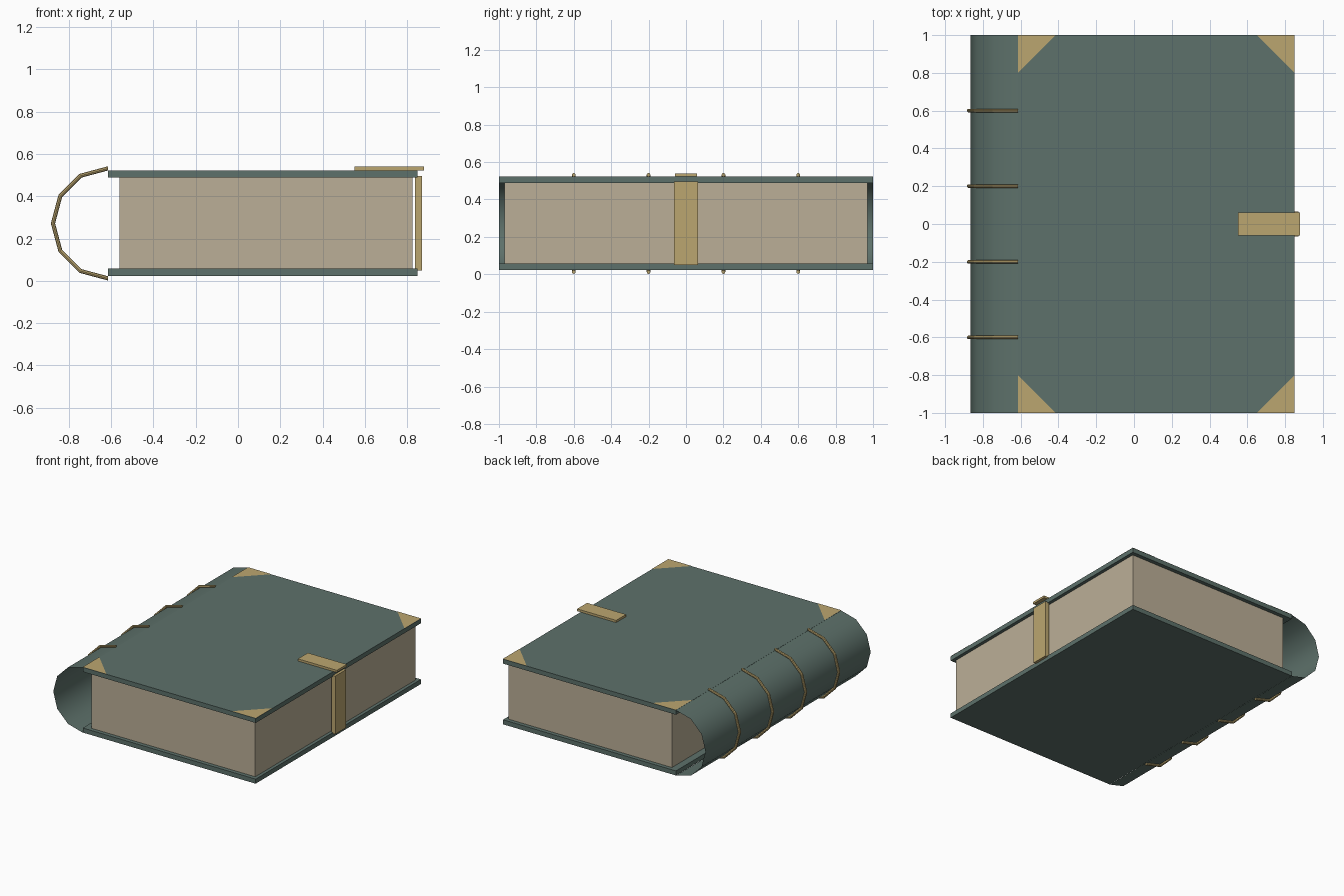
import bpy, bmesh, math

if "Cube" in bpy.data.objects:
    bpy.data.objects.remove(bpy.data.objects["Cube"])


def material(name, rgb):
    m = bpy.data.materials.new(name)
    m.diffuse_color = (*rgb, 1)
    m.use_nodes = True
    m.node_tree.nodes["Principled BSDF"].inputs["Base Color"].default_value = m.diffuse_color
    return m


GREEN = material("green_leather", (0.11, 0.165, 0.145))
BRASS = material("brass", (0.50, 0.38, 0.16))
PAPER = material("paper", (0.50, 0.43, 0.31))


def add_object(name, bm, mat):
    bmesh.ops.recalc_face_normals(bm, faces=bm.faces)
    me = bpy.data.meshes.new(name)
    bm.to_mesh(me)
    bm.free()
    ob = bpy.data.objects.new(name, me)
    bpy.context.collection.objects.link(ob)
    me.materials.append(mat)
    return ob


def box(name, x, y, z, mat):
    bm = bmesh.new()
    bmesh.ops.create_cube(bm, size=1)
    for v in bm.verts:
        v.co = [(lo + hi) / 2 + c * (hi - lo) for c, (lo, hi) in zip(v.co, (x, y, z))]
    return add_object(name, bm, mat)


def arc(radius, steps=6):
    # half circle in xz bulging to -x
    angles = [math.pi / 2 + math.pi * i / steps for i in range(steps + 1)]
    return [(-0.615 + radius * math.cos(a), 0.272 + radius * math.sin(a)) for a in angles]


# covers and page block
box("bottom_cover", (-0.615, 0.85), (-1, 1), (0.023, 0.058), GREEN)
box("top_cover", (-0.615, 0.85), (-1, 1), (0.488, 0.523), GREEN)
box("pages", (-0.56, 0.825), (-0.97, 0.97), (0.058, 0.488), PAPER)

# curved spine: a thin open sheet
bm = bmesh.new()
rows = [[bm.verts.new((x, y, z)) for y in (-1, 1)] for x, z in arc(0.25)]
for a, b in zip(rows, rows[1:]):
    bm.faces.new((a[0], a[1], b[1], b[0]))
spine = add_object("spine", bm, GREEN)
for p in spine.data.polygons:
    p.use_smooth = True
if spine.data.polygons[3].normal.x > 0:
    spine.data.flip_normals()

# raised bands around the spine
for i, y in enumerate((-0.6, -0.2, 0.2, 0.6)):
    bm = bmesh.new()
    sides = 8
    rings = []
    inner, outer = arc(0.25), arc(0.27)
    for (xi, zi), (xo, zo) in zip(inner, outer):
        ring = []
        for k in range(sides):
            t = 2 * math.pi * k / sides
            f = 0.5 + 0.5 * math.cos(t)
            ring.append(bm.verts.new((xi + (xo - xi) * f, y + 0.01 * math.sin(t), zi + (zo - zi) * f)))
        rings.append(ring)
    for a, b in zip(rings, rings[1:]):
        for k in range(sides):
            n = (k + 1) % sides
            bm.faces.new((a[k], a[n], b[n], b[k]))
    bm.faces.new(rings[0])
    bm.faces.new(rings[-1])
    add_object(f"spine_band_{i + 1}", bm, BRASS)

# triangular corner plates on the top cover
for edge, x, sx in (("spine", -0.615, 1), ("fore", 0.85, -1)):
    for side, sy in (("front", -1), ("back", 1)):
        bm = bmesh.new()
        pts = [(x, sy), (x + 0.2 * sx, sy), (x, 0.8 * sy)]
        bm.faces.new([bm.verts.new((px, py, 0.525)) for px, py in pts])
        ob = add_object(f"{edge}_{side}_corner", bm, BRASS)
        if ob.data.polygons[0].normal.z < 0:
            ob.data.flip_normals()

# clasp
box("clasp_plate", (0.55, 0.88), (-0.06, 0.06), (0.523, 0.54), BRASS)
box("clasp_bar", (0.838, 0.87), (-0.065, 0.065), (0.05, 0.495), BRASS)
